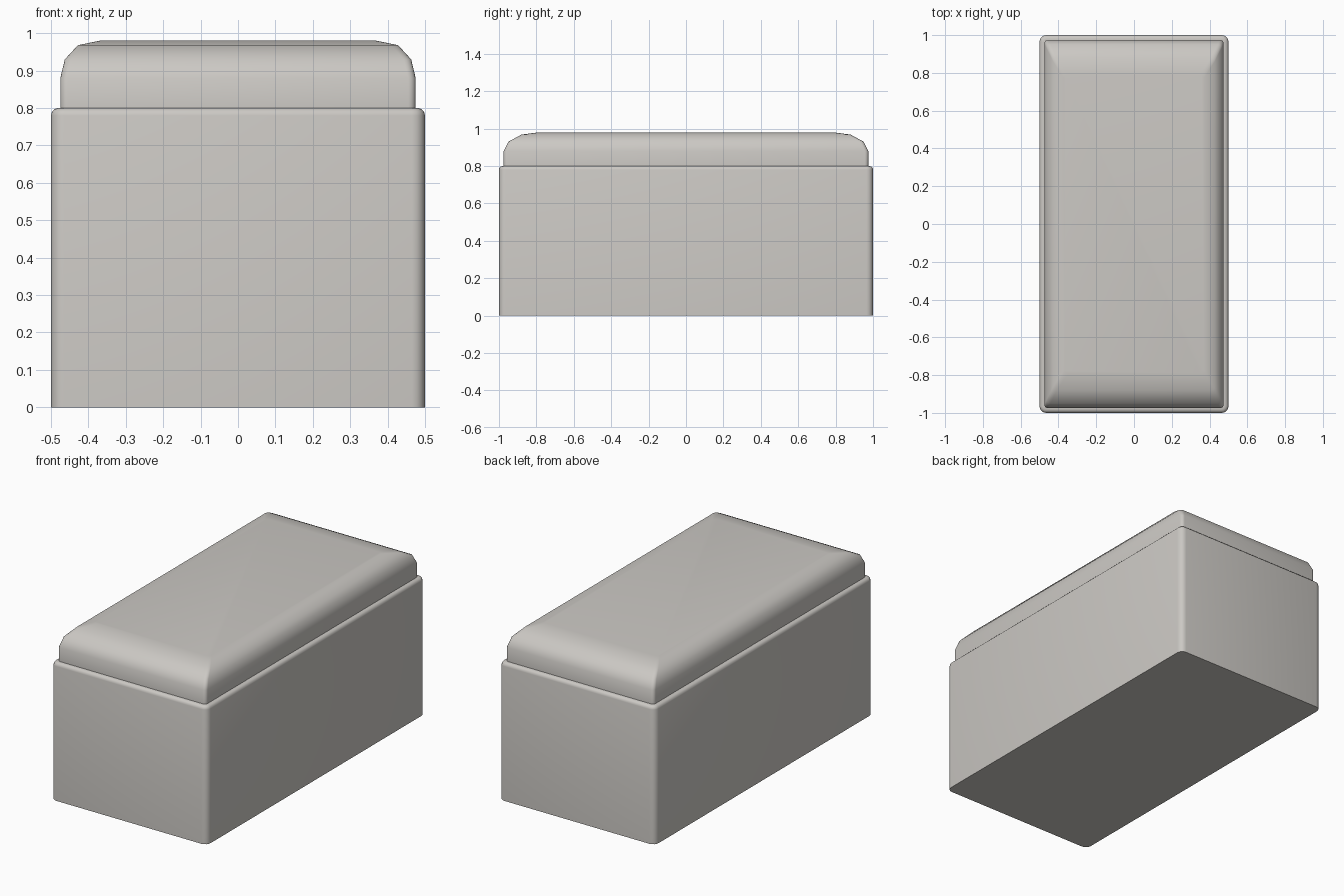
import bpy, bmesh, math

if "Cube" in bpy.data.objects:
    bpy.data.objects.remove(bpy.data.objects["Cube"])

mat = bpy.data.materials.new("warm grey")
mat.diffuse_color = (0.6, 0.58, 0.55, 1)
mat.use_nodes = True
mat.node_tree.nodes["Principled BSDF"].inputs["Base Color"].default_value = mat.diffuse_color


def ring(hx, hy, z, r, n=4):
    """Rounded rectangle outline, counter-clockwise."""
    pts = []
    for k, (sx, sy) in enumerate([(1, 1), (-1, 1), (-1, -1), (1, -1)]):
        for i in range(n + 1):
            a = math.pi / 2 * (k + i / n)
            pts.append((sx * (hx - r) + r * math.cos(a),
                        sy * (hy - r) + r * math.sin(a), z))
    return pts


def loft(name, sections):
    bm = bmesh.new()
    rings = [[bm.verts.new(p) for p in ring(*s)] for s in sections]
    for lo, hi in zip(rings, rings[1:]):
        for i in range(len(lo)):
            j = (i + 1) % len(lo)
            bm.faces.new((lo[i], lo[j], hi[j], hi[i]))
    bm.faces.new(rings[0][::-1])
    bm.faces.new(rings[-1])
    me = bpy.data.meshes.new(name)
    bm.to_mesh(me)
    bm.free()
    me.materials.append(mat)
    ob = bpy.data.objects.new(name, me)
    bpy.context.collection.objects.link(ob)
    bpy.ops.object.select_all(action='DESELECT')
    ob.select_set(True)
    bpy.context.view_layer.objects.active = ob
    bpy.ops.object.shade_smooth_by_angle(angle=math.radians(40))
    return ob


# base box with softened upright and top edges
loft("base_box", [
    (0.5, 1.0, 0, 0.035),
    (0.5, 1.0, 0.78, 0.035),
    (0.4975, 0.9975, 0.79, 0.033),
    (0.49, 0.99, 0.7975, 0.026),
    (0.48, 0.98, 0.8, 0.02),
])

# padded seat with rounded shoulders
loft("seat_cushion", [
    (0.475, 0.975, 0.795, 0.02),
    (0.475, 0.975, 0.88, 0.02),
    (0.463, 0.95, 0.93, 0.02),
    (0.428, 0.88, 0.968, 0.02),
    (0.37, 0.79, 0.98, 0.02),
])
